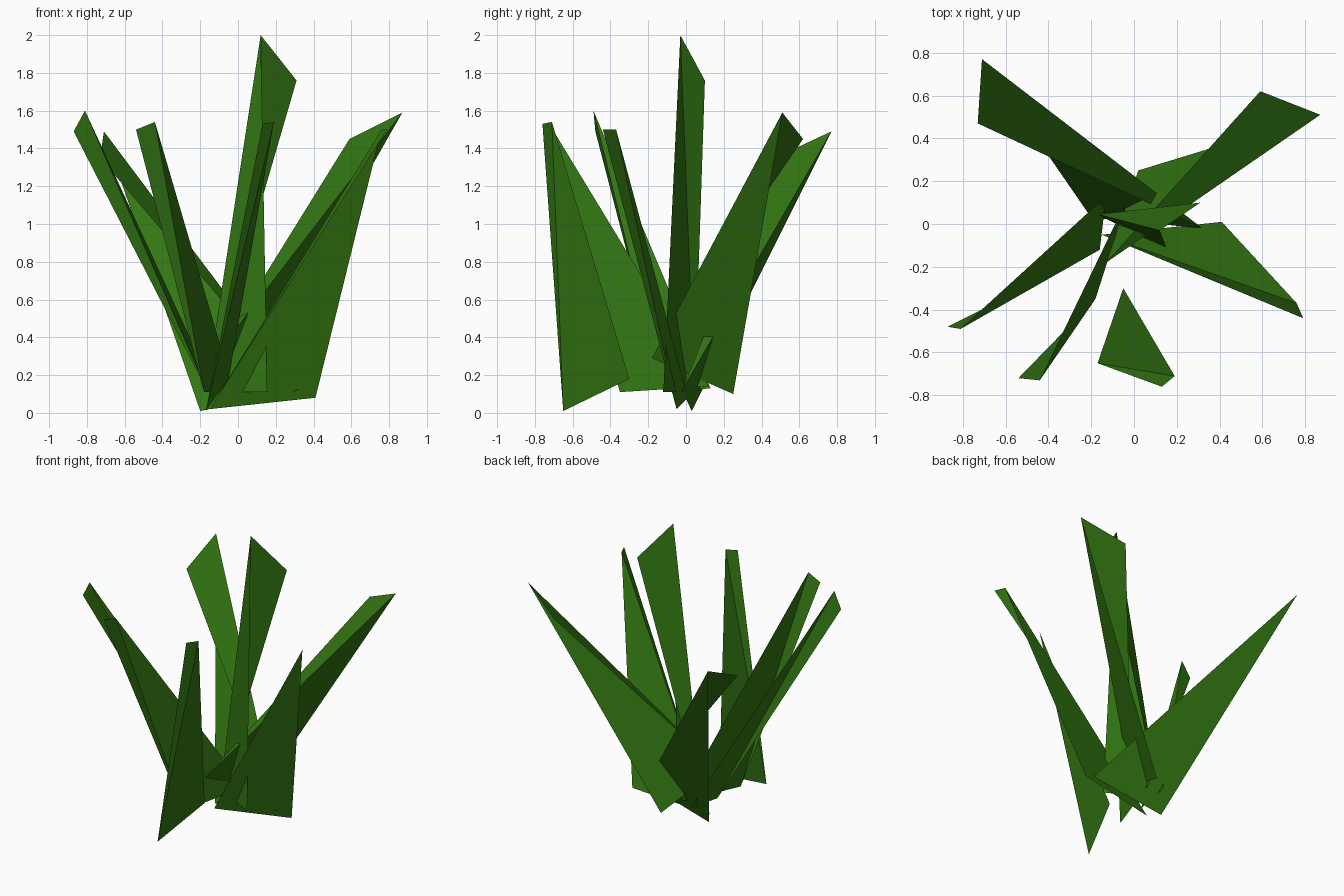
import bpy
import bmesh
from mathutils import Vector

# Remove the default cube
default_cube = bpy.data.objects.get("Cube")
if default_cube:
    bpy.data.objects.remove(default_cube, do_unlink=True)


def make_material(name, colour):
    material = bpy.data.materials.new(name)
    material.use_nodes = True
    material.diffuse_color = colour
    material.node_tree.nodes["Principled BSDF"].inputs["Base Color"].default_value = colour
    return material


def make_blade(name, base_a, base_b, tip_b, tip_a, material):
    """Twisted leaf: two flat triangles folded along base_a to tip_b."""
    mesh = bpy.data.meshes.new(name)
    bm = bmesh.new()
    corners = [bm.verts.new(Vector(p)) for p in (base_a, base_b, tip_b, tip_a)]
    root_face = bm.faces.new((corners[0], corners[1], corners[2]))
    bm.faces.new((corners[0], corners[2], corners[3]))
    # Turn the leaf so that its root face looks upwards
    bm.normal_update()
    if root_face.normal.z < 0:
        bmesh.ops.reverse_faces(bm, faces=bm.faces[:])
    bm.to_mesh(mesh)
    bm.free()
    mesh.materials.append(material)
    blade = bpy.data.objects.new(name, mesh)
    bpy.context.collection.objects.link(blade)
    return blade


leaf_green = make_material("leaf_green", (0.032, 0.18, 0.006, 1.0))

# Leaf corners: root start, root end, tip end, tip start
blades = {
    "right_front_blade": ((-.16, -.12, .11), (-.13, .13, .13),
                          (-.81, -.49, 1.6), (-.87, -.48, 1.49)),
    "front_right_blade": ((-.18, -.35, .11), (-.03, .12, .14),
                          (-.44, -.73, 1.54), (-.54, -.72, 1.5)),
    "front_blade": ((-.17, -.65, .01), (-.05, -.3, .18),
                    (.19, -.71, 1.54), (.13, -.76, 1.53)),
    "left_front_blade": ((-.15, -.05, .02), (.41, .01, .08),
                         (.76, -.37, 1.5), (.79, -.44, 1.5)),
    "left_back_blade": ((-.13, -.18, .29), (.02, .25, .1),
                        (.87, .51, 1.59), (.59, .62, 1.45)),
    "right_back_blade": ((.32, -.02, .12), (-.2, .03, .01),
                         (-.71, .77, 1.49), (-.73, .47, 1.35)),
    "tall_centre_blade": ((-.17, .045, .11), (.155, -.12, .11),
                          (.12, -.03, 2), (.31, .1, 1.76)),
}

for blade_name, blade_corners in blades.items():
    make_blade(blade_name, *blade_corners, leaf_green)
